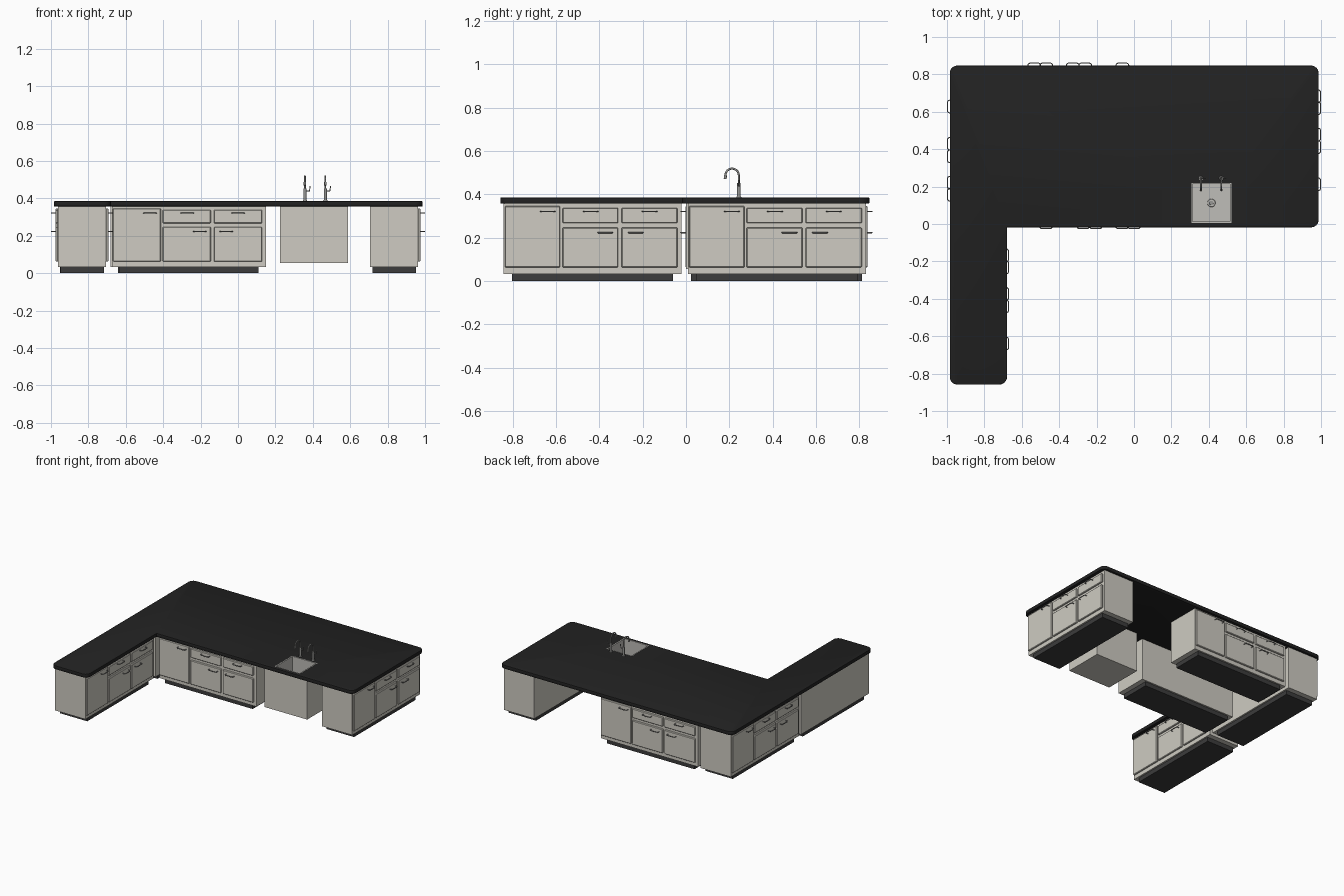
import bpy, bmesh, math
from mathutils import Matrix, Vector

if "Cube" in bpy.data.objects:
    bpy.data.objects.remove(bpy.data.objects["Cube"])


def material(name, rgb):
    m = bpy.data.materials.new(name)
    m.diffuse_color = (*rgb, 1)
    m.use_nodes = True
    m.node_tree.nodes["Principled BSDF"].inputs["Base Color"].default_value = m.diffuse_color
    return m


CREAM = material("cream_paint", (0.62, 0.60, 0.54))
BLACK = material("black_stone", (0.016, 0.016, 0.016))
DARK = material("dark_plinth", (0.045, 0.045, 0.045))
METAL = material("brushed_metal", (0.30, 0.30, 0.29))
STEEL = material("sink_steel", (0.52, 0.51, 0.48))


def add(name, mesh, mat, mw=Matrix()):
    ob = bpy.data.objects.new(name, mesh)
    bpy.context.collection.objects.link(ob)
    ob.matrix_world = mw
    if not mesh.materials:
        mesh.materials.append(mat)
    return ob


def box(name, lo, hi, mat, mw=Matrix(), bevel=0, open_top=False):
    lo, hi = Vector(lo), Vector(hi)
    bm = bmesh.new()
    bmesh.ops.create_cube(bm, size=1)
    for v in bm.verts:
        v.co = Vector((a + b) / 2 + c * (b - a) for a, b, c in zip(lo, hi, v.co))
    if bevel:
        bmesh.ops.bevel(bm, geom=bm.edges[:], offset=bevel, segments=1, affect='EDGES')
    if open_top:
        bm.normal_update()
        bmesh.ops.delete(bm, geom=[f for f in bm.faces if f.normal.z > 0.9], context='FACES_ONLY')
    me = bpy.data.meshes.new(name)
    bm.to_mesh(me)
    bm.free()
    return add(name, me, mat, mw)


def cylinder(name, base, r1, r2, height, mat, sides=20):
    bm = bmesh.new()
    bmesh.ops.create_cone(bm, cap_ends=True, segments=sides, radius1=r1, radius2=r2, depth=height)
    for f in bm.faces:
        f.smooth = len(f.verts) == 4
    me = bpy.data.meshes.new(name)
    bm.to_mesh(me)
    bm.free()
    return add(name, me, mat, Matrix.Translation(Vector(base) + Vector((0, 0, height / 2))))


def tube_mesh(name, points, radius):
    cu = bpy.data.curves.new(name + "_path", 'CURVE')
    cu.dimensions = '3D'
    cu.bevel_depth = radius
    cu.bevel_resolution = 2
    cu.use_fill_caps = True
    sp = cu.splines.new('POLY')
    sp.points.add(len(points) - 1)
    for p, co in zip(sp.points, points):
        p.co = (*co, 1)
    tmp = bpy.data.objects.new(name + "_path", cu)
    bpy.context.collection.objects.link(tmp)
    dg = bpy.context.evaluated_depsgraph_get()
    me = bpy.data.meshes.new_from_object(tmp.evaluated_get(dg))
    bpy.data.objects.remove(tmp)
    for f in me.polygons:
        f.use_smooth = True
    return me


# bowed pull handle with rounded corners, shared by every door and drawer
def corner(cx, cy, a0, a1, r=0.012):
    angs = [math.radians(a0 + (a1 - a0) * i / 4) for i in range(5)]
    return [(cx + r * math.cos(a), cy + r * math.sin(a), 0) for a in angs]


HANDLE = tube_mesh("handle", [(-0.034, -0.012, 0)] + corner(-0.022, -0.022, 180, 270)
                   + corner(0.022, -0.022, 270, 360) + [(0.034, -0.012, 0)], 0.0028)

# fronts: x0, x1, z0, z1, handle x, handle z
FRONTS = {
    "tall_door": (-0.406, -0.150, 0.062, 0.346, -0.208, 0.321),
    "drawer_a": (-0.140, 0.118, 0.267, 0.338, -0.009, 0.321),
    "drawer_b": (0.133, 0.392, 0.267, 0.338, 0.263, 0.321),
    "door_a": (-0.140, 0.118, 0.062, 0.247, 0.058, 0.223),
    "door_b": (0.133, 0.392, 0.062, 0.247, 0.199, 0.223),
}


# cabinet: carcass, recessed plinth, door and drawer fronts
def cabinet(name, x, y, degrees):
    mw = Matrix.Translation((x, y, 0)) @ Matrix.Rotation(math.radians(degrees), 4, 'Z')
    box(name + "_carcass", (-0.411, 0, 0.033), (0.411, 0.257, 0.358), CREAM, mw)
    box(name + "_plinth", (-0.372, 0.012, 0), (0.372, 0.245, 0.034), DARK, mw)
    for part, (x0, x1, z0, z1, hx, hz) in FRONTS.items():
        box(f"{name}_{part}", (x0, -0.013, z0), (x1, 0.002, z1), CREAM, mw, bevel=0.004)
        add(f"{name}_{part}_handle", HANDLE, METAL, mw @ Matrix.Translation((hx, 0, hz)))


cabinet("front_cabinet", -0.2625, 0.010, 0)
cabinet("back_cabinet", -0.270, 0.826, 180)
cabinet("right_cabinet", 0.963, 0.420, 90)
cabinet("left_cabinet", -0.963, 0.420, -90)
cabinet("leg_cabinet", -0.705, -0.431, 90)

# sink housing under the counter
box("sink_housing", (0.225, 0.0, 0.055), (0.587, 0.30, 0.358), CREAM, open_top=True)

# L-shaped countertop with rounded outer corners and eased edges
bm = bmesh.new()
outline = [(-0.985, -0.858), (-0.679, -0.858), (-0.679, -0.018),
           (0.987, -0.018), (0.987, 0.847), (-0.985, 0.847)]
vs = [bm.verts.new((x, y, 0.357)) for x, y in outline]
bm.faces.new(vs)
bmesh.ops.bevel(bm, geom=[v for i, v in enumerate(vs) if i != 2], offset=0.04,
                segments=6, profile=0.5, affect='VERTICES')
up = bmesh.ops.extrude_face_region(bm, geom=bm.faces[:])
bmesh.ops.translate(bm, vec=(0, 0, 0.028), verts=[v for v in up["geom"] if isinstance(v, bmesh.types.BMVert)])
bmesh.ops.recalc_face_normals(bm, faces=bm.faces[:])
rims = [e for e in bm.edges if abs(e.verts[0].co.z - e.verts[1].co.z) < 1e-5]
bmesh.ops.bevel(bm, geom=rims, offset=0.004, segments=2, profile=0.5, affect='EDGES')
me = bpy.data.meshes.new("countertop")
bm.to_mesh(me)
bm.free()
counter = add("countertop", me, BLACK)

# sink opening
SX0, SX1, SY0, SY1 = 0.307, 0.520, 0.005, 0.220
cutter = box("sink_cutter", (SX0, SY0, 0.3), (SX1, SY1, 0.45), BLACK)
cutter.hide_render = True
mod = counter.modifiers.new("sink_hole", 'BOOLEAN')
mod.operation = 'DIFFERENCE'
mod.solver = 'EXACT'
mod.object = cutter
bpy.context.view_layer.objects.active = counter
counter.select_set(True)
bpy.ops.object.modifier_apply(modifier=mod.name)
bpy.data.objects.remove(cutter)
bpy.ops.object.shade_smooth_by_angle(angle=math.radians(35))

# sink basin and drain
basin = box("sink_basin", (SX0, SY0, 0.265), (SX1, SY1, 0.386), STEEL, open_top=True)
wall = basin.modifiers.new("wall", 'SOLIDIFY')
wall.thickness = 0.01
wall.offset = -1
DX, DY = (SX0 + SX1) / 2, (SY0 + SY1) / 2
cylinder("drain_flange", (DX, DY, 0.274), 0.022, 0.020, 0.004, STEEL)
cylinder("drain_plug", (DX, DY, 0.277), 0.012, 0.011, 0.003, METAL)

# pair of gooseneck taps with side levers
R, CY, CZ = 0.031, 0.213, 0.488
arc = [(0, CY + R * math.cos(math.radians(a)), CZ + R * math.sin(math.radians(a)))
       for a in range(0, 196, 15)]
SPOUT = tube_mesh("spout", [(0, CY + R, 0.43)] + arc, 0.0048)
NOZZLE = tube_mesh("nozzle", [arc[-2], (0, 0.181, 0.470)], 0.0068)
LEVER = tube_mesh("lever", [(0, 0.244, 0.438), (0.024, 0.244, 0.440), (0.028, 0.244, 0.466)], 0.0028)
for side, x in (("left", 0.358), ("right", 0.467)):
    at = Matrix.Translation((x, 0, 0))
    cylinder(side + "_tap_base", (x, CY + R, 0.384), 0.012, 0.011, 0.006, METAL)
    cylinder(side + "_tap_body", (x, CY + R, 0.388), 0.008, 0.008, 0.064, METAL)
    add(side + "_tap_spout", SPOUT, METAL, at)
    add(side + "_tap_nozzle", NOZZLE, METAL, at)
    add(side + "_tap_lever", LEVER, METAL, at)
